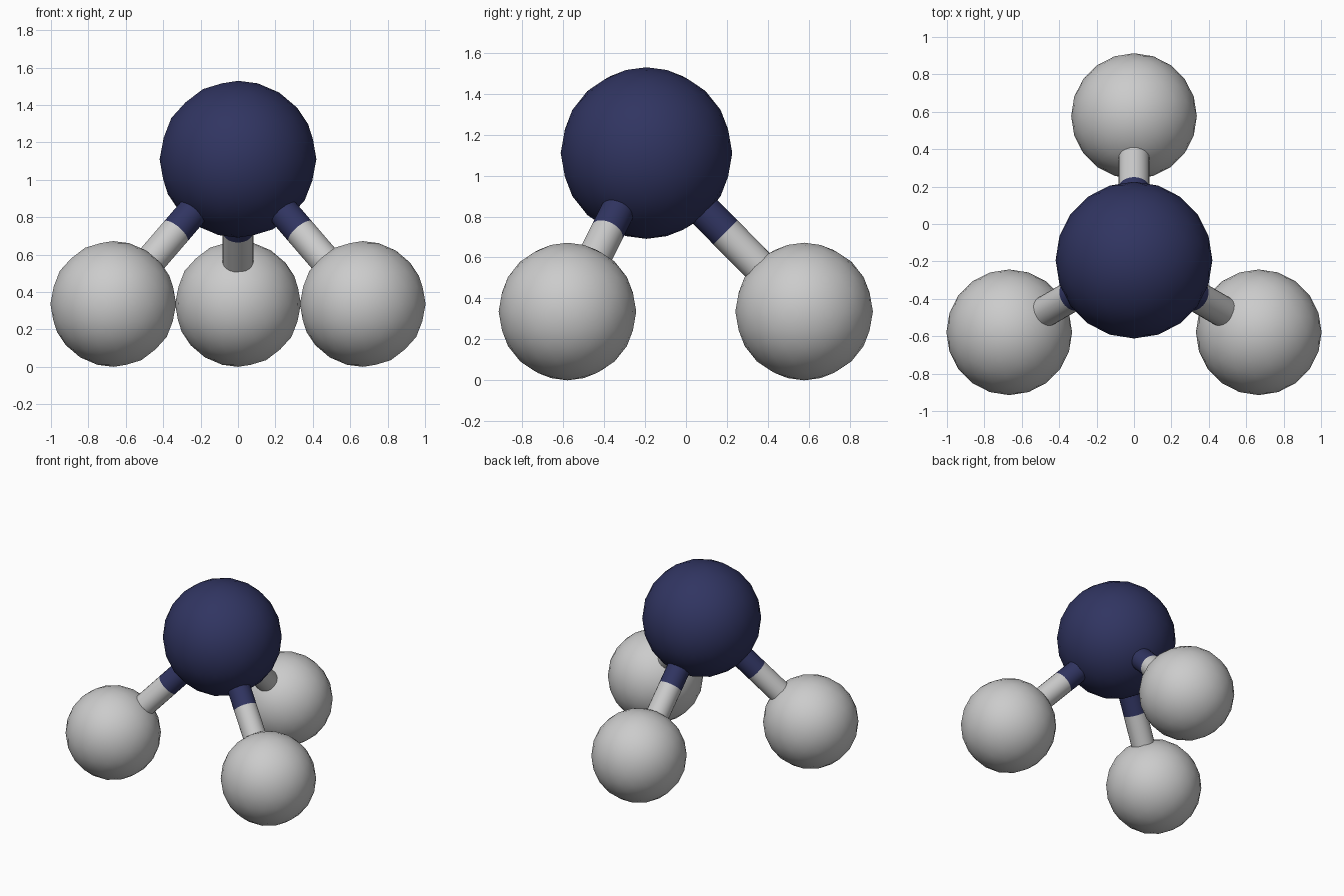
import bpy
from mathutils import Vector

if "Cube" in bpy.data.objects:
    bpy.data.objects.remove(bpy.data.objects["Cube"])


def material(name, color):
    m = bpy.data.materials.new(name)
    m.diffuse_color = color
    m.use_nodes = True
    m.node_tree.nodes["Principled BSDF"].inputs["Base Color"].default_value = m.diffuse_color
    return m


navy = material("navy", (0.03, 0.035, 0.12, 1))


def finish(name, mat):
    o = bpy.context.object
    o.name = name
    if mat:
        o.data.materials.append(mat)
    bpy.ops.object.shade_smooth_by_angle()


def atom(name, pos, radius, mat=None):
    bpy.ops.mesh.primitive_ico_sphere_add(subdivisions=3, radius=radius, location=pos)
    finish(name, mat)


def rod(name, a, b, mat=None):
    d = b - a
    bpy.ops.mesh.primitive_cylinder_add(vertices=24, radius=0.083, depth=d.length,
                                        location=(a + b) / 2,
                                        rotation=d.to_track_quat('Z', 'Y').to_euler())
    finish(name, mat)


# Large central atom
center = Vector((0, -0.193, 1.11))
atom("central_atom", center, 0.419, navy)

# Three outer atoms, each joined by a two-colour bond
outer = {"left": (-0.667, -0.579, 0.336),
         "right": (0.667, -0.579, 0.336),
         "back": (0, 0.577, 0.336)}
for side, p in outer.items():
    p = Vector(p)
    mid = (center + p) / 2
    atom(side + "_outer_atom", p, 0.336)
    rod(side + "_bond_inner", center, mid, navy)
    rod(side + "_bond_outer", mid, p)
